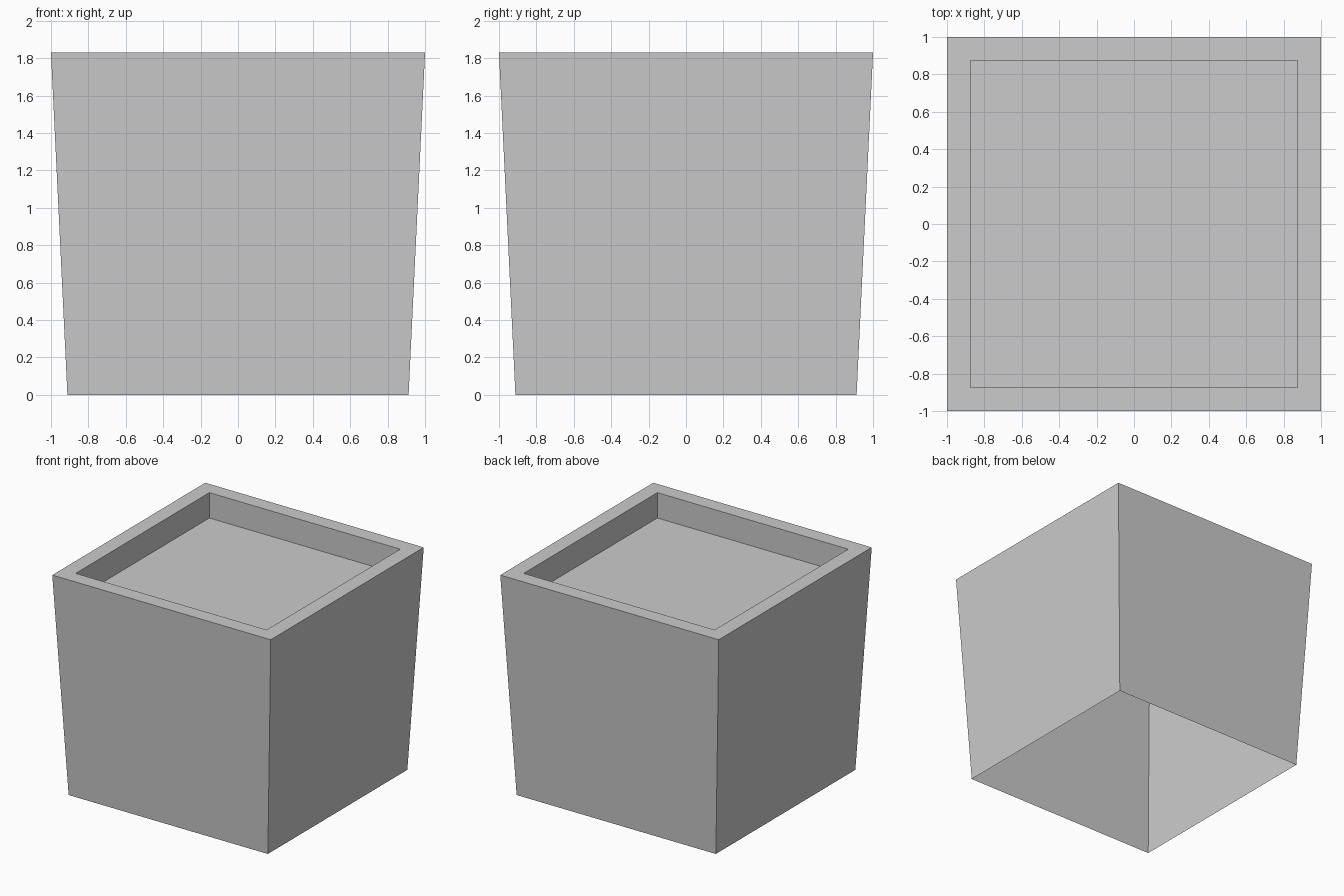
import bpy, bmesh

if "Cube" in bpy.data.objects:
    bpy.data.objects.remove(bpy.data.objects["Cube"])


def square_ring(bm, half, z):
    return [bm.verts.new((sx * half, sy * half, z))
            for sx, sy in ((-1, -1), (1, -1), (1, 1), (-1, 1))]


def make_shell(name, profile, cap_end=False):
    """Square shell swept through (half width, height) steps."""
    bm = bmesh.new()
    rings = [square_ring(bm, h, z) for h, z in profile]
    for a, b in zip(rings, rings[1:]):
        for i in range(4):
            j = (i + 1) % 4
            bm.faces.new((a[i], a[j], b[j], b[i]))
    if cap_end:
        bm.faces.new(rings[-1])
    mesh = bpy.data.meshes.new(name)
    bm.to_mesh(mesh)
    bm.free()
    obj = bpy.data.objects.new(name, mesh)
    bpy.context.collection.objects.link(obj)
    return obj


# Tapered planter box, open underneath: outer walls, flat rim,
# vertical inner walls and the recessed floor
make_shell("planter_box",
           [(0.912, 0.0), (1.0, 1.83), (0.874, 1.83), (0.874, 1.62)],
           cap_end=True)
